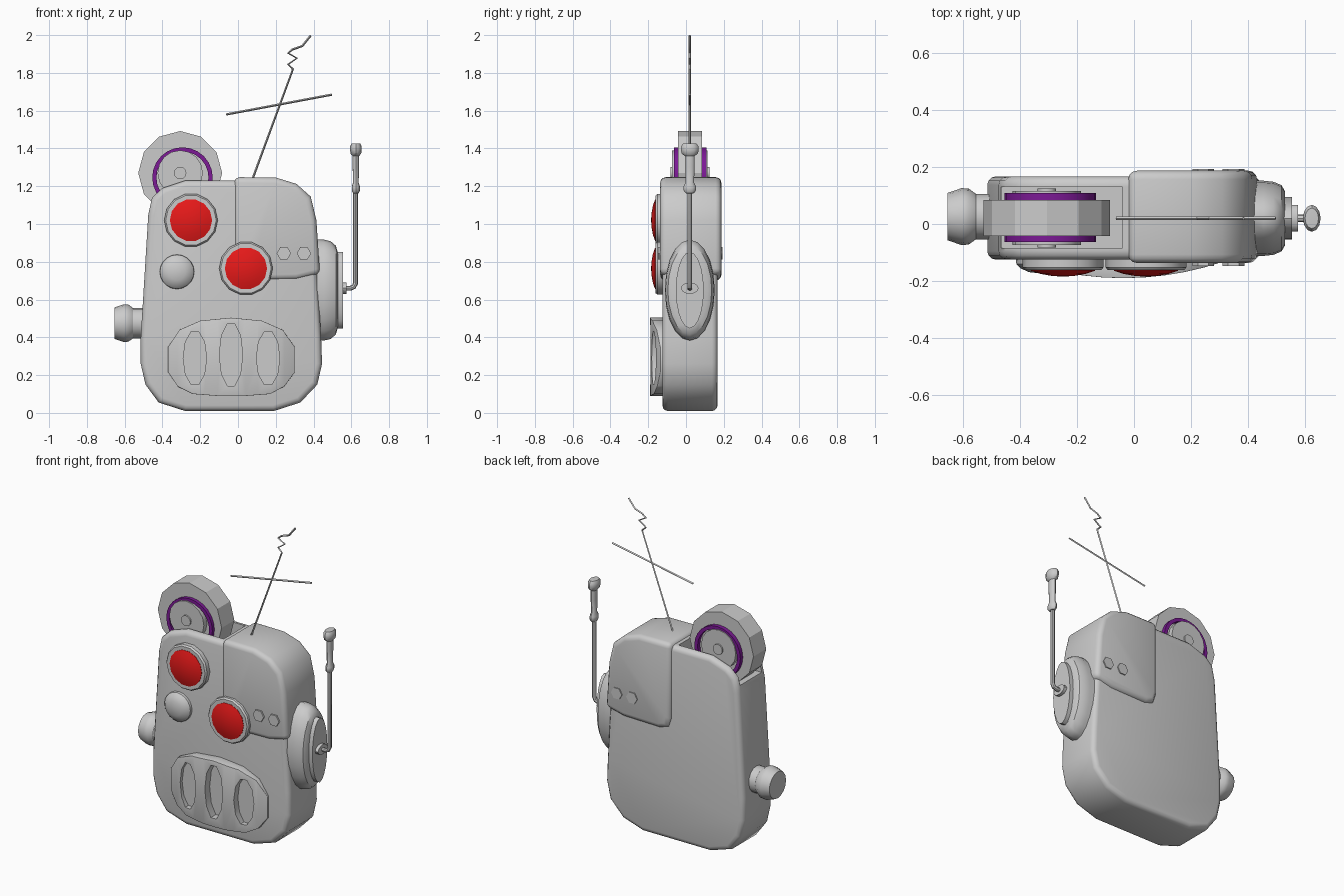
import bpy, bmesh, math
from mathutils import Vector

if "Cube" in bpy.data.objects:
    bpy.data.objects.remove(bpy.data.objects["Cube"])


def material(name, rgb):
    m = bpy.data.materials.new(name)
    m.diffuse_color = (*rgb, 1)
    m.use_nodes = True
    m.node_tree.nodes["Principled BSDF"].inputs["Base Color"].default_value = m.diffuse_color
    return m


RED = material("red", (0.8, 0.01, 0.01))
PURPLE = material("purple", (0.2, 0.01, 0.3))


def finish(ob, mat=None, angle=35):
    if mat:
        ob.data.materials.append(mat)
    bpy.ops.object.select_all(action='DESELECT')
    bpy.context.view_layer.objects.active = ob
    ob.select_set(True)
    bpy.ops.object.shade_smooth_by_angle(angle=math.radians(angle))
    return ob


def add_mesh(name, bm):
    bmesh.ops.remove_doubles(bm, verts=bm.verts, dist=1e-5)
    bmesh.ops.recalc_face_normals(bm, faces=bm.faces)
    me = bpy.data.meshes.new(name)
    bm.to_mesh(me)
    bm.free()
    ob = bpy.data.objects.new(name, me)
    bpy.context.collection.objects.link(ob)
    return ob


def lathe(name, profile, loc, axis='F', n=16, stretch=(1, 1), mat=None, angle=35, closed=False):
    """Spin (radius, height) pairs; axis F = towards front (-y), X, or Z."""
    place = {'F': lambda a, b, h: (a, -h, b),
             'X': lambda a, b, h: (h, a, b),
             'Z': lambda a, b, h: (a, b, h)}[axis]
    bm = bmesh.new()
    rings = []
    for r, h in profile:
        rings.append([bm.verts.new(Vector(place(
            r * stretch[0] * math.cos(2 * math.pi * i / n),
            r * stretch[1] * math.sin(2 * math.pi * i / n), h)) + Vector(loc)) for i in range(n)])
    pairs = list(zip(rings, rings[1:] + rings[:1])) if closed else list(zip(rings, rings[1:]))
    for p, q in pairs:
        for i in range(n):
            j = (i + 1) % n
            bm.faces.new((p[i], p[j], q[j], q[i]))
    bmesh.ops.dissolve_degenerate(bm, dist=1e-6, edges=bm.edges)
    return finish(add_mesh(name, bm), mat, angle)


def slab(name, outline, y0, y1):
    """Extrude an x-z outline from y0 to y1."""
    bm = bmesh.new()
    f = bm.faces.new([bm.verts.new((x, y0, z)) for x, z in outline])
    new = bmesh.ops.extrude_face_region(bm, geom=[f])['geom']
    bmesh.ops.translate(bm, vec=(0, y1 - y0, 0),
                        verts=[v for v in new if isinstance(v, bmesh.types.BMVert)])
    return add_mesh(name, bm)


def bevel(ob, width, segments=3):
    m = ob.modifiers.new("bevel", 'BEVEL')
    m.width, m.segments, m.limit_method = width, segments, 'ANGLE'
    m.angle_limit = math.radians(55)


def boolean(ob, cutter, op='DIFFERENCE'):
    m = ob.modifiers.new("cut", 'BOOLEAN')
    m.operation, m.object, m.solver = op, cutter, 'EXACT'


def apply(ob, cutters=()):
    bpy.context.view_layer.objects.active = ob
    for m in list(ob.modifiers):
        bpy.ops.object.modifier_apply(modifier=m.name)
    for c in cutters:
        bpy.data.objects.remove(c)
    return finish(ob)


def rod(name, points, radius, res=0):
    cu = bpy.data.curves.new(name, 'CURVE')
    cu.dimensions, cu.bevel_depth, cu.bevel_resolution = '3D', radius, res
    cu.use_fill_caps = True
    sp = cu.splines.new('POLY')
    sp.points.add(len(points) - 1)
    for p, co in zip(sp.points, points):
        p.co = (*co, 1)
    ob = bpy.data.objects.new(name, cu)
    bpy.context.collection.objects.link(ob)
    bpy.ops.object.select_all(action='DESELECT')
    ob.select_set(True)
    bpy.context.view_layer.objects.active = ob
    bpy.ops.object.convert(target='MESH')
    return finish(bpy.context.object)


# Body with open slot for the wheel
body = slab("body", [
    (-.28, 1.23), (-.40, 1.19), (-.455, 1.14), (-.475, 1.05), (-.515, .40), (-.515, .26), (-.49, .15),
    (-.42, .055), (-.28, .01), (.19, .01), (.33, .055), (.42, .15), (.445, .26), (.44, .40),
    (.42, .73), (.40, 1.02), (.37, 1.135), (.30, 1.195), (.20, 1.23)], -.125, .167)
bevel(body, .03)
slot = slab("slot_cutter", [(-.6, 1.09), (-.04, 1.09), (-.04, 1.4), (-.6, 1.4)], -.085, .13)
boolean(body, slot)
apply(body, [slot])

# Patch plate wrapped over the upper right corner
plate = slab("corner_plate", [
    (-.02, 1.248), (.20, 1.246), (.31, 1.212), (.385, 1.145), (.415, 1.02), (.434, .735),
    (.31, .705), (.06, .70), (0, .72), (-.02, .78)], -.137, .187)
bevel(plate, .03)
apply(plate)
for x in (.243, .349):
    for side, y in (("front", -.147), ("back", .193)):
        lathe(f"bolt_{side}", [(0, -.02), (.038, -.02), (.038, 0), (0, 0)] if side == "front" else
              [(0, 0), (.038, 0), (.038, .02), (0, .02)], (x, y, .845), n=6)

# Wheel on top
W = (-.306, .021, 1.27)
lathe("wheel", [(0, -.063), (.222, -.063), (.222, .063), (0, .063)], W, n=12, angle=25)
lathe("wheel_ring", [(.138, -.086), (.16, -.086), (.16, .086), (.138, .086)],
      (-.294, .023, 1.246), n=24, mat=PURPLE, closed=True)
lathe("wheel_hub", [(0, -.094), (.12, -.094), (.12, .094), (0, .094)], W, n=16)
lathe("wheel_axle", [(0, -.103), (.033, -.103), (.033, .103), (0, .103)], W, n=12)

# Eyes
for name, x, z in (("left", -.249, 1.02), ("right", .042, .765)):
    lathe(f"{name}_eye_rim", [(0, 0), (.142, 0), (.142, .032), (.134, .042), (.112, .042), (0, .035)],
          (x, -.12, z), n=14)
    lathe(f"{name}_eye", [(0, .03), (.112, .03), (.112, .044), (.08, .055), (.04, .062), (0, .065)],
          (x, -.12, z), n=14, mat=RED)

# Nose knob
lathe("nose_knob", [(0, 0), (.092, 0), (.09, .02), (.075, .036), (.045, .049), (0, .054)],
      (-.323, -.12, .747), n=20)

# Bowed mouth panel with three slots
mouth = slab("mouth_panel", [
    (-.37, .35), (-.31, .44), (-.20, .488), (-.037, .504), (.126, .488), (.236, .44), (.30, .35),
    (.30, .215), (.245, .14), (.17, .10), (.04, .09), (-.11, .09), (-.24, .10), (-.32, .14),
    (-.37, .215)], -.11, -.25)
bow = lathe("bow_cutter", [(0, -.5), (1.09, -.5), (1.09, .5), (0, .5)], (-.037, .9, .3), 'Z', n=96)
boolean(mouth, bow, 'INTERSECT')
bevel(mouth, .02, 2)
cutters = [bow]
for x, z, h in ((-.228, .29, .148), (-.037, .308, .173), (.159, .29, .148)):
    c = lathe("slot_cutter", [(0, .14), (1, .14), (1, .3), (0, .3)], (x, 0, z), n=10, stretch=(.062, h))
    cutters.append(c)
    boolean(mouth, c)
apply(mouth, cutters)

# Knob on the left side
lathe("side_knob", [(0, -.655), (.083, -.655), (.1, -.605), (.098, -.58), (.08, -.555), (.08, -.48),
                    (0, -.48)], (0, .026, .475), 'X', n=16)

# Ear disc on the right side
EAR = (0, .02, .65)
lathe("ear_disc", [(0, .38), (1, .38), (1, .455), (.97, .49), (.88, .518), (.72, .53), (0, .53)],
      EAR, 'X', n=20, stretch=(.132, .267))
lathe("ear_plate", [(0, .52), (1, .52), (1, .555), (0, .555)], EAR, 'X', n=20, stretch=(.074, .202))
lathe("crank_hub", [(0, .55), (1, .55), (1, .575), (0, .575)], (0, .02, .66), 'X', n=12,
      stretch=(.047, .03))

# Crank rod, grip and bulb
rod("crank_rod", [(.56, .02, .66), (.595, .02, .66), (.613, .02, .667), (.622, .02, .685),
                  (.622, .02, 1.2)], .013, 2)
lathe("crank_grip", [(0, 1.16), (.022, 1.163), (.033, 1.178), (.033, 1.198), (.022, 1.22), (.026, 1.30),
                     (.026, 1.36), (.042, 1.372), (.047, 1.39), (.047, 1.41), (.036, 1.425), (0, 1.427)],
      (.624, .02, 0), 'Z', n=12, stretch=(.66, 1))

# Bent antenna with crossbar
rod("antenna", [(x, .02, z) for x, z in ((.07, 1.22), (.291, 1.82), (.265, 1.845), (.312, 1.878),
                                        (.265, 1.905), (.29, 1.925), (.34, 1.942), (.385, 1.998))], .006)
rod("antenna_crossbar", [(-.063, .02, 1.58), (.497, .02, 1.685)], .006)
